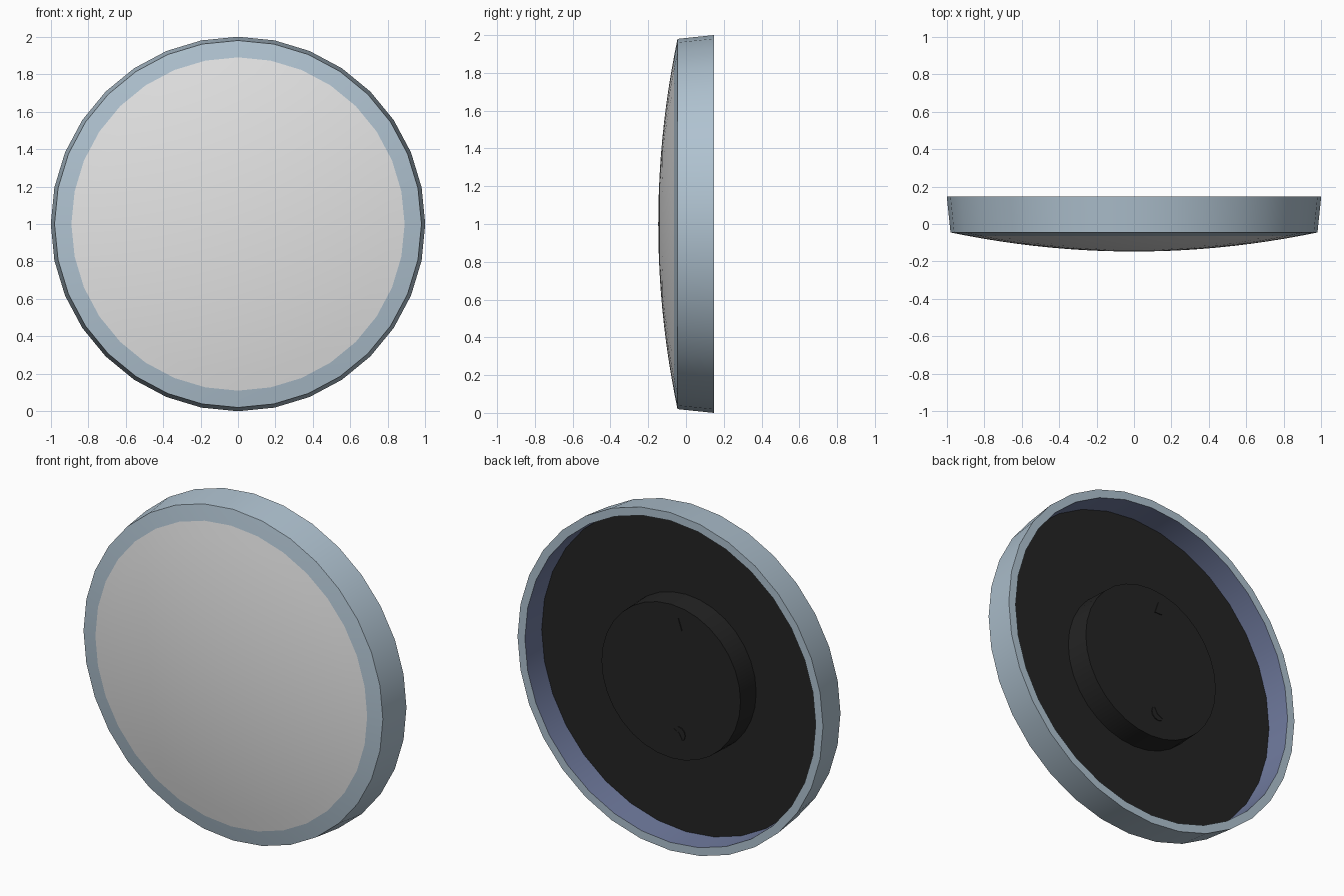
import bpy, bmesh
from math import pi, sin, cos

if "Cube" in bpy.data.objects:
    bpy.data.objects.remove(bpy.data.objects["Cube"])

SIDES = 32


def material(name, rgb):
    m = bpy.data.materials.new(name)
    m.use_nodes = True
    m.diffuse_color = (*rgb, 1)
    m.node_tree.nodes["Principled BSDF"].inputs["Base Color"].default_value = (*rgb, 1)
    return m


BLUE = material("pale blue", (0.43, 0.54, 0.63))
GREY = material("light grey", (0.78, 0.78, 0.78))
BLACK = material("soft black", (0.017, 0.017, 0.017))
VIOLET = material("slate violet", (0.16, 0.195, 0.34))


def smooth(obj):
    bpy.ops.object.select_all(action="DESELECT")
    obj.select_set(True)
    bpy.context.view_layer.objects.active = obj
    bpy.ops.object.shade_smooth_by_angle(angle=pi / 6)


def lathe(name, profile, mats, closed=False, slot=lambda i: 0):
    """Turn (radius, y) points about the y axis; slot gives the material per step."""
    bm = bmesh.new()
    rings = []
    for r, y in profile:
        if r == 0:
            rings.append([bm.verts.new((0, y, 0))] * SIDES)
        else:
            rings.append([bm.verts.new((r * sin(2 * pi * k / SIDES), y, r * cos(2 * pi * k / SIDES)))
                          for k in range(SIDES)])
    steps = len(rings) if closed else len(rings) - 1
    for i in range(steps):
        a, b = rings[i], rings[(i + 1) % len(rings)]
        for k in range(SIDES):
            n = (k + 1) % SIDES
            corners = list(dict.fromkeys((a[k], a[n], b[n], b[k])))
            bm.faces.new(corners).material_index = slot(i)
    bmesh.ops.recalc_face_normals(bm, faces=bm.faces)
    mesh = bpy.data.meshes.new(name)
    bm.to_mesh(mesh)
    bm.free()
    for m in mats:
        mesh.materials.append(m)
    obj = bpy.data.objects.new(name, mesh)
    obj.location.z = 1
    bpy.context.collection.objects.link(obj)
    smooth(obj)
    return obj


def dome_y(r):
    return -0.147 + 0.102 * (r / 0.98) ** 2


# Shallow front dome
dome = [(0.89 * i / 10, dome_y(0.89 * i / 10)) for i in range(11)]
lathe("front_dome", dome + [(0.89, -0.02), (0, -0.02)], [GREY])

# Frame ring with a sloped front lip and a coloured inner wall
lip = [(r, dome_y(r)) for r in (0.89, 0.935, 0.98)]
lathe("frame", lip + [(1, 0.147), (0.952, 0.147), (0.945, -0.015), (0.89, -0.015)],
      [BLUE, VIOLET], closed=True, slot=lambda i: int(i == 4))

# Recessed back plate and raised hub
lathe("back_plate", [(0, 0), (0.945, 0), (0.945, -0.015), (0, -0.015)], [BLACK])
lathe("back_hub", [(0, 0.14), (0.455, 0.14), (0.46, -0.005), (0, -0.005)], [BLACK])


# Small fittings on the hub
def fitting(name, sides, radius, z, y=0.141, squash=1):
    bpy.ops.mesh.primitive_cylinder_add(vertices=sides, radius=radius, depth=0.008,
                                        location=(-0.05, y, z), rotation=(pi / 2, 0, 0))
    obj = bpy.context.object
    obj.name = name
    obj.scale.x = squash
    obj.data.materials.append(BLACK)
    return obj


fitting("hub_pointer", 3, 0.045, 1.34, squash=0.6)
fitting("hub_screw", 12, 0.045, 0.7)
bar = fitting("screw_ridge", 4, 0.04, 0.7, y=0.143, squash=0.3)
bar.rotation_euler.y = pi / 4
